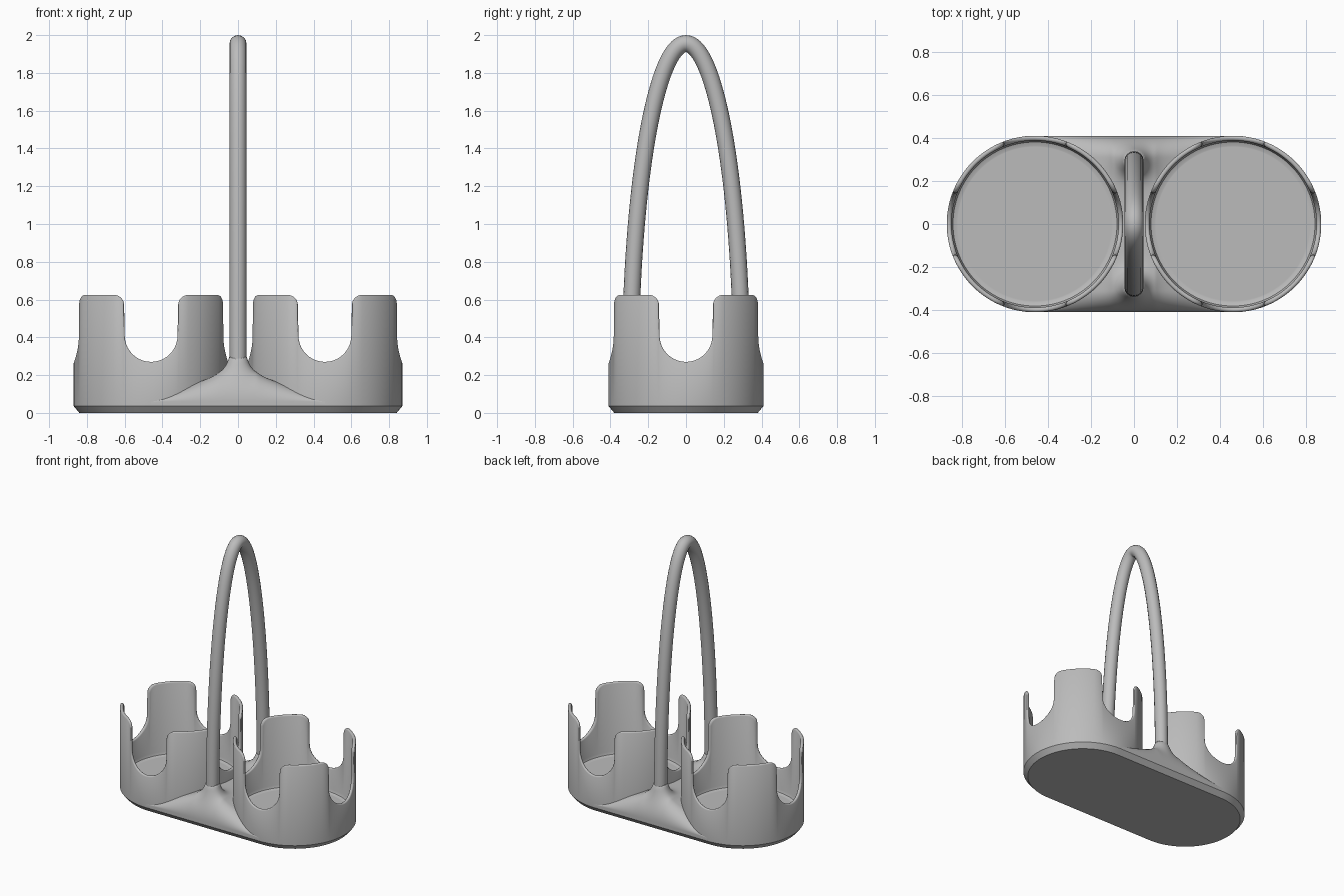
import bpy, bmesh
from math import sin, cos, asin, pi, sqrt, exp, hypot, radians

if "Cube" in bpy.data.objects:
    bpy.data.objects.remove(bpy.data.objects["Cube"], do_unlink=True)

GREY = 0.5
R, RI, CX = 0.41, 0.388, 0.46          # cup radii and cup centre
FLOOR, TOP = 0.095, 0.625
SLOT, SLOT_Z, CORNER = 0.14, 0.41, 0.055
HANDLE_Y, HANDLE_R = 0.295, 0.045

mat = bpy.data.materials.new("grey plastic")
mat.use_nodes = True
mat.diffuse_color = (GREY, GREY, GREY, 1)
mat.node_tree.nodes["Principled BSDF"].inputs["Base Color"].default_value = (GREY, GREY, GREY, 1)


def finish(name, bm, angle=40):
    bmesh.ops.recalc_face_normals(bm, faces=bm.faces)
    me = bpy.data.meshes.new(name)
    bm.to_mesh(me)
    bm.free()
    me.materials.append(mat)
    ob = bpy.data.objects.new(name, me)
    bpy.context.collection.objects.link(ob)
    bpy.ops.object.select_all(action="DESELECT")
    ob.select_set(True)
    bpy.context.view_layer.objects.active = ob
    bpy.ops.object.shade_smooth_by_angle(angle=radians(angle))
    return ob


def loft(bm, loops, cap_start=False, cap_end=False):
    """Join closed loops of points with quads."""
    rings = [[bm.verts.new(p) for p in loop] for loop in loops]
    n = len(rings[0])
    for a, b in zip(rings, rings[1:]):
        for i in range(n):
            j = (i + 1) % n
            bm.faces.new((a[i], a[j], b[j], b[i]))
    if cap_start:
        bm.faces.new(rings[0])
    if cap_end:
        bm.faces.new(rings[-1])


def rim(r, e):
    """Scalloped rim of four slots and four prongs, inset by e."""
    s, c = SLOT + e, CORNER - e
    half = []
    for i in range(11):                                   # round slot bottom
        t = pi / 2 * i / 10
        half.append((asin(s * sin(t) / r), SLOT_Z - s * cos(t)))
    for i in range(9):                                    # round prong corner
        t = pi / 2 * i / 8
        half.append((asin((s + 0.003 + c - c * cos(t)) / r), TOP - e - c + c * sin(t)))
    a0 = half[-1][0]
    half += [(a0 + (pi / 4 - a0) * i / 5, TOP - e) for i in range(1, 6)]
    quarter = half[:-1] + [(pi / 2 - a, z) for a, z in half[:0:-1]]
    return [(a + k * pi / 2, z) for k in range(4) for a, z in quarter]


def ring(r, e=0, z=None):
    return [(r * cos(a), r * sin(a), h if z is None else z) for a, h in rim(r, e)]


# Two cups with slotted walls, rounded rims and filleted floors
for name, side in (("left_cup", 1), ("right_cup", -1)):
    bm = bmesh.new()
    e = 0.008
    loft(bm, [ring(R, z=0.04), ring(R, e), ring(R - 0.003, 0.003), ring(R - e, 0),
              ring(RI + e, 0), ring(RI + 0.003, 0.003), ring(RI, e),
              ring(RI, z=FLOOR + 0.025), ring(RI - 0.007, z=FLOOR + 0.007),
              ring(RI - 0.025, z=FLOOR), ring(RI - 0.03, z=FLOOR)], cap_end=True)
    finish(name, bm).location.x = side * CX


# Stadium shaped base plate with a chamfered underside
def stadium(r, z, n=40):
    pts = []
    for s, start in ((1, -pi / 2), (-1, pi / 2)):
        for i in range(n + 1):
            a = start + pi * i / n
            pts.append((s * CX + r * cos(a), r * sin(a), z))
    return pts


bm = bmesh.new()
loft(bm, [stadium(R - 0.03, 0), stadium(R, 0.036), stadium(R, 0.046)], True, True)
finish("base_plate", bm, 25)


# Web between the cups: a ridge falling away sideways, rounded over at front
# and back, and flaring up into the handle feet
def web_height(x, y):
    ridge = 0.2 - 0.125 * min(1, max(0, abs(x) - 0.1) / 0.36)
    q = min(1, (R - abs(y)) / 0.1)
    over = sqrt(max(0, 1 - (1 - q) ** 2))
    d = max(0, hypot(x, abs(y) - HANDLE_Y) - HANDLE_R)
    return 0.06 + (ridge - 0.06) * over + 0.1 * exp(-d / 0.03) * over


bm = bmesh.new()
NX, NY = 48, 96
rows = []
for j in range(-1, NY + 2):
    y = -R * cos(pi * min(max(j, 0), NY) / NY)
    half_width = CX - sqrt(max(0, 0.4 ** 2 - y * y))
    row = []
    for i in range(NX + 1):
        x = half_width * (2 * i / NX - 1)
        z = 0.04 if j in (-1, NY + 1) else web_height(x, y)
        row.append(bm.verts.new((x, y, z)))
    rows.append(row)
for a, b in zip(rows, rows[1:]):
    for i in range(NX):
        bm.faces.new((a[i], a[i + 1], b[i + 1], b[i]))
finish("centre_web", bm, 60)

# Tall arched handle, a round bar along half an ellipse
ARCH_Z = 0.2
path = [(0, -HANDLE_Y, 0.08)]
for i in range(81):
    t = pi * i / 80
    path.append((0, -HANDLE_Y * cos(t), ARCH_Z + (2 - HANDLE_R - ARCH_Z) * sin(t)))
path.append((0, HANDLE_Y, 0.08))
curve = bpy.data.curves.new("handle", "CURVE")
curve.dimensions = "3D"
curve.bevel_depth = HANDLE_R
curve.bevel_resolution = 6
curve.use_fill_caps = True
spline = curve.splines.new("POLY")
spline.points.add(len(path) - 1)
for p, co in zip(spline.points, path):
    p.co = (*co, 1)
spline.use_smooth = True
curve.materials.append(mat)
bpy.context.collection.objects.link(bpy.data.objects.new("handle", curve))
